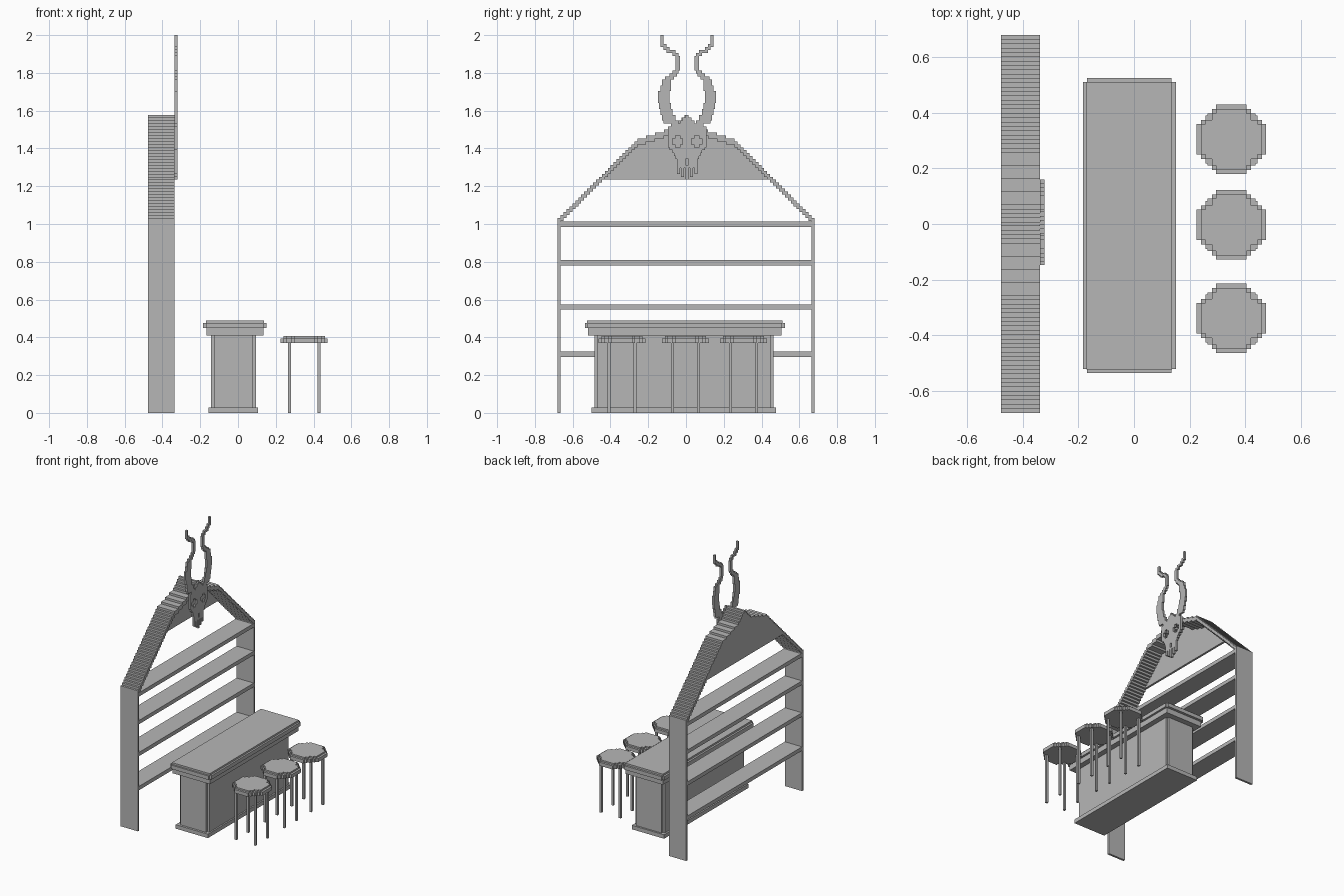
import bpy
import bmesh
from mathutils import Matrix, Vector

cube = bpy.data.objects.get("Cube")
if cube:
    bpy.data.objects.remove(cube, do_unlink=True)

grey = bpy.data.materials.new("plain_grey")
grey.use_nodes = True
grey.diffuse_color = (0.47, 0.47, 0.47, 1)
grey.node_tree.nodes["Principled BSDF"].inputs["Base Color"].default_value = grey.diffuse_color

U = 1 / 64  # block size


def build(name, boxes):
    """Make one object from boxes given as (low corner, high corner)."""
    bm = bmesh.new()
    for low, high in boxes:
        low, high = Vector(low), Vector(high)
        matrix = Matrix.Translation((low + high) / 2) @ Matrix.Diagonal((*(high - low), 1))
        bmesh.ops.create_cube(bm, size=1, matrix=matrix)
    mesh = bpy.data.meshes.new(name)
    bm.to_mesh(mesh)
    bm.free()
    mesh.materials.append(grey)
    obj = bpy.data.objects.new(name, mesh)
    bpy.context.collection.objects.link(obj)
    return obj


def notched(x0, x1, y0, y1, z0, z1):
    """A slab whose vertical corners are notched by one block."""
    return [((x0, y0 + U, z0), (x1, y1 - U, z1)),
            ((x0 + U, y0, z0), (x1 - U, y1, z1))]


# Shelf unit: two side boards and four shelves
BACK, FRONT = -0.477, -0.337
HALF = 43.5 * U
EAVES = 65 * U
for side, y in (("right", -HALF), ("left", HALF - U)):
    build(side + "_side_board", [((BACK, y, 0), (FRONT, y + U, EAVES))])
for n, level in enumerate((19, 35, 50, 63)):
    build("shelf_%d" % n, [((BACK, U - HALF, level * U), (FRONT, HALF - U, level * U + 0.028))])


# Stepped roof: steep slope, gentle shoulder, small pointed ridge
def roof_top(column):
    inward = 43 - abs(column)
    if inward <= 27:
        rise = inward
    elif inward <= 39:
        rise = 27 + (inward - 27) // 3
    else:
        rise = 31 + (inward - 39)
    return EAVES + (rise + 1) * U


roof, gable = [], []
GABLE_BASE = 1.235
for column in range(-43, 44):
    y0, y1 = (column - 0.5) * U, (column + 0.5) * U
    top = roof_top(column)
    roof.append(((BACK, y0, top - 2 * U), (FRONT, y1, top)))
    if top - 2 * U > GABLE_BASE:
        gable.append(((BACK, y0, GABLE_BASE), (BACK + U, y1, top - 2 * U)))
build("stepped_roof", roof)
build("gable_panel", gable)

# Bar counter
build("counter_base", [((-0.156, -0.5, 0), (0.106, 0.477, 0.029))])
build("counter_body", notched(-0.143, 0.095, -0.484, 0.464, 0.029, 0.41))
build("counter_moulding", [((-0.168, -0.518, 0.41), (0.135, 0.506, 0.449))])
build("counter_slab", notched(-0.184, 0.15, -0.536, 0.525, 0.449, 0.477))
build("counter_top", [((-0.17, -0.523, 0.477), (0.137, 0.51, 0.49))])


# Stools: stepped octagon seats on four thin legs
def octagon(cx, cy, radius, z0, z1):
    boxes = []
    flat = 3.5
    steps = int(radius - flat)
    for k in range(steps + 1):
        a, b = (radius - k) * U, (flat + k) * U
        if a < b:
            break
        boxes.append(((cx - a, cy - b, z0), (cx + a, cy + b, z1)))
        boxes.append(((cx - b, cy - a, z0), (cx + b, cy + a, z1)))
    return boxes


CX = 0.35
for n, cy in enumerate((-0.339, -0.003, 0.304)):
    build("stool_%d_seat" % n, octagon(CX, cy, 8, 0.369, 0.395) + octagon(CX, cy, 7, 0.395, 0.406))
    legs = []
    for sx in (-1, 1):
        for sy in (-1, 1):
            x, y, r = CX + sx * 0.078, cy + sy * 0.069, U / 2
            legs.append(((x - r, y - r, 0), (x + r, y + r, 0.372)))
    build("stool_%d_legs" % n, legs)


# Horned skull plate: each run is (row count, mirrored spans from the middle)
def plate(name, top_row, runs):
    boxes = []
    middle = 0.006
    z = top_row * U
    for rows, *spans in runs:
        low = z - rows * U
        for inner, outer in spans:
            a, b = inner * U, outer * U
            pieces = [(-b, b)] if inner == 0 else [(a, b), (-b, -a)]
            for y0, y1 in pieces:
                boxes.append(((FRONT, middle + y0, low), (FRONT + U, middle + y1, z)))
        z = low
    return build(name, boxes)


plate("skull_horns", 128, [
    (3, (8, 9)), (1, (7, 9)), (1, (6, 8)), (1, (4, 7)), (1, (3, 5)),
    (5, (2.5, 4)), (1, (3, 5)), (1, (3.5, 6)), (1, (4.5, 7.5)),
    (2, (5.5, 8.5)), (2, (5.5, 9)), (4, (6, 9.8)), (2, (5.5, 9.5)),
    (2, (5, 9)), (2, (4, 8.5)), (1, (3, 8))])
plate("skull_crest", 101, [(1, (0, 0.5)), (1, (0, 1.5)), (1, (0, 2.5))])
plate("skull_face", 98, [
    (1, (0, 5.5)), (3, (0, 6.5)),
    (1, (0, 2.5), (4, 6.5)), (2, (0, 1.5), (5, 6.5)), (1, (0, 2.5), (4, 6.5)),
    (1, (0, 6)), (1, (0, 5)), (1, (0, 4.5)), (1, (0, 4)),
    (2, (0.5, 3.5)), (1, (0, 3.5)),
    (2, (0, 0.5), (1, 2), (2.5, 3.5)), (1, (0, 0.5), (1, 2)), (1, (0, 0.5))])
